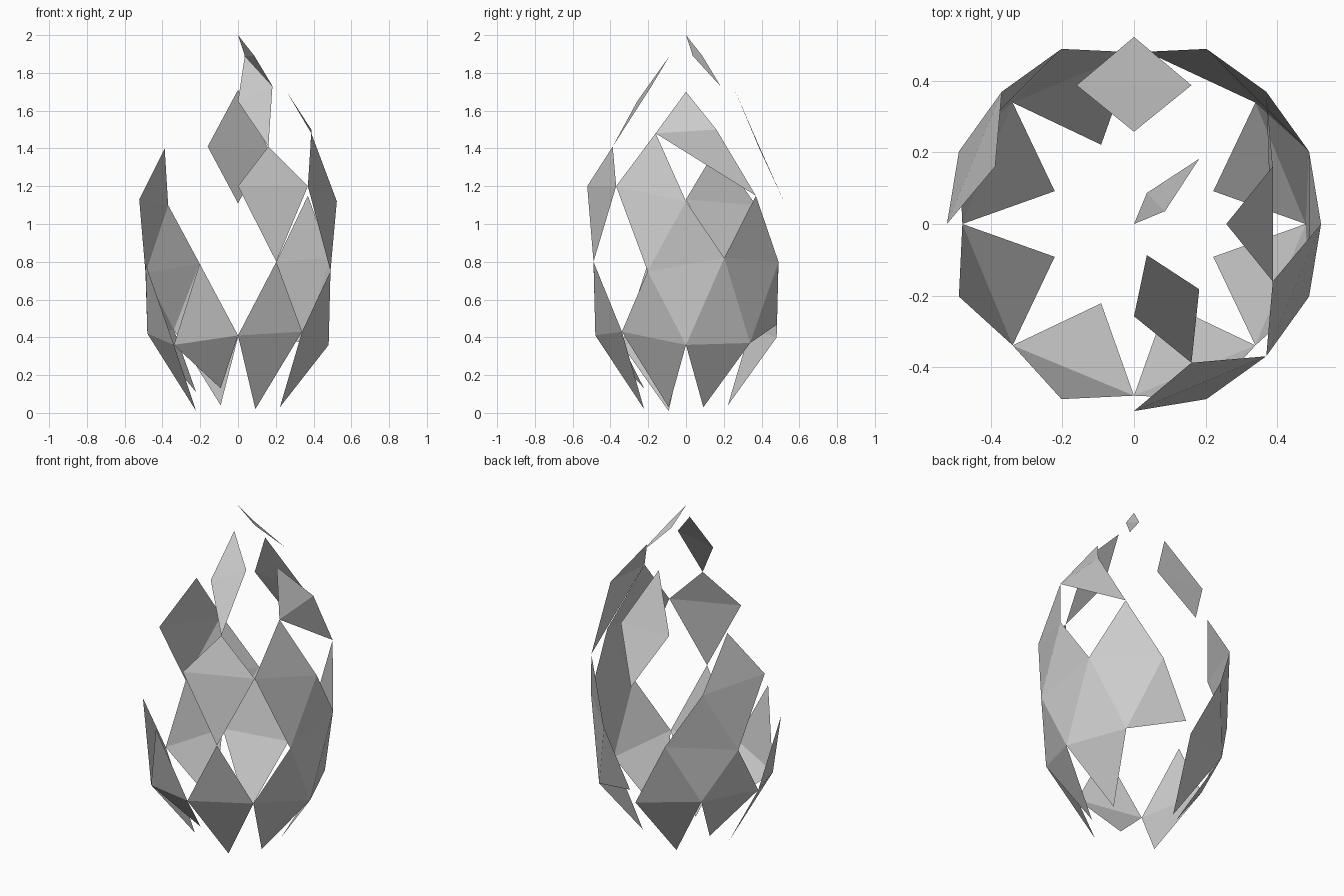
import bpy, bmesh, math
from mathutils import Vector

cube = bpy.data.objects.get("Cube")
if cube:
    bpy.data.objects.remove(cube, do_unlink=True)

grey = bpy.data.materials.new("plain grey")
grey.use_nodes = True
grey.diffuse_color = (0.6, 0.6, 0.6, 1)
grey.node_tree.nodes["Principled BSDF"].inputs["Base Color"].default_value = (0.6, 0.6, 0.6, 1)

SIDES = 8
# Eight-sided lattice of the egg: ring radius and the slightly uneven heights around it
RINGS = [
    (0.24, [0.02, 0.03, 0.03, 0.05, 0.04, 0.11, 0.01, 0.13]),
    (0.48, [0.41, 0.43, 0.36, 0.37, 0.40, 0.44, 0.42, 0.36]),
    (0.53, [0.80, 0.75, 0.82, 0.80, 0.79, 0.74, 0.79, 0.79]),
    (0.523, [1.20, 1.20, 1.12, 1.15, 1.11, 1.10, 1.13, 1.15]),
    (0.42, [1.41, 1.48, 1.50, 1.40, 1.41, 1.40, 1.40, 1.40]),
    (0.258, [1.65, 1.73, 1.70, 1.73, 1.71, 1.70, 1.70, 1.70]),
    (0.094, [1.89] * SIDES),
    (0.0, [2.0] * SIDES),
]


def point(ring, k):
    """Lattice corner; even rings are turned by half a step."""
    radius, heights = RINGS[ring]
    k %= SIDES
    angle = math.tau * (k + (0.5 if ring % 2 == 0 else 0)) / SIDES
    return Vector((radius * math.sin(angle), -radius * math.cos(angle), heights[k]))


def diamond(ring, k):
    """Bottom, right, top and left corner of one shell plate."""
    left = k if ring % 2 == 0 else k - 1
    return [point(ring, k), point(ring + 1, left + 1),
            point(ring + 2, k), point(ring + 1, left)]


def build(name, plates):
    """Join plates into one object, each folded along its horizontal diagonal."""
    bm = bmesh.new()
    for bottom, right, top, left in plates:
        b, r, t, l = [bm.verts.new(p) for p in (bottom, right, top, left)]
        bm.faces.new((b, r, l))
        bm.faces.new((r, t, l))
    bmesh.ops.remove_doubles(bm, verts=bm.verts, dist=0.0005)
    mesh = bpy.data.meshes.new(name)
    bm.to_mesh(mesh)
    bm.free()
    mesh.materials.append(grey)
    obj = bpy.data.objects.new(name, mesh)
    bpy.context.collection.objects.link(obj)


# Surviving plates of the broken shell, row by row
ROWS = {
    "bottom_plates": (0, [0, 1, 2, 4, 5, 6, 7]),
    "lower_plates": (1, [2, 3, 5]),
    "middle_plates": (2, [0, 1, 5]),
    "back_plate": (3, [4]),
    "upper_plate": (4, [0]),
    "tip_plate": (5, [3]),
}
for name, (ring, places) in ROWS.items():
    build(name, [diamond(ring, k) for k in places])

# Side plate pulled down towards the back
build("bent_side_plate", [[point(3, 3), point(4, 2), point(5, 2), point(4, 1)]])

# Broken back plate, cut off along its lower edge
right, left, top = point(1, 4), point(1, 3), point(2, 3)
build("cut_back_plate", [[left, right.lerp(top, 0.17), top, left.lerp(top, 0.14)]])
